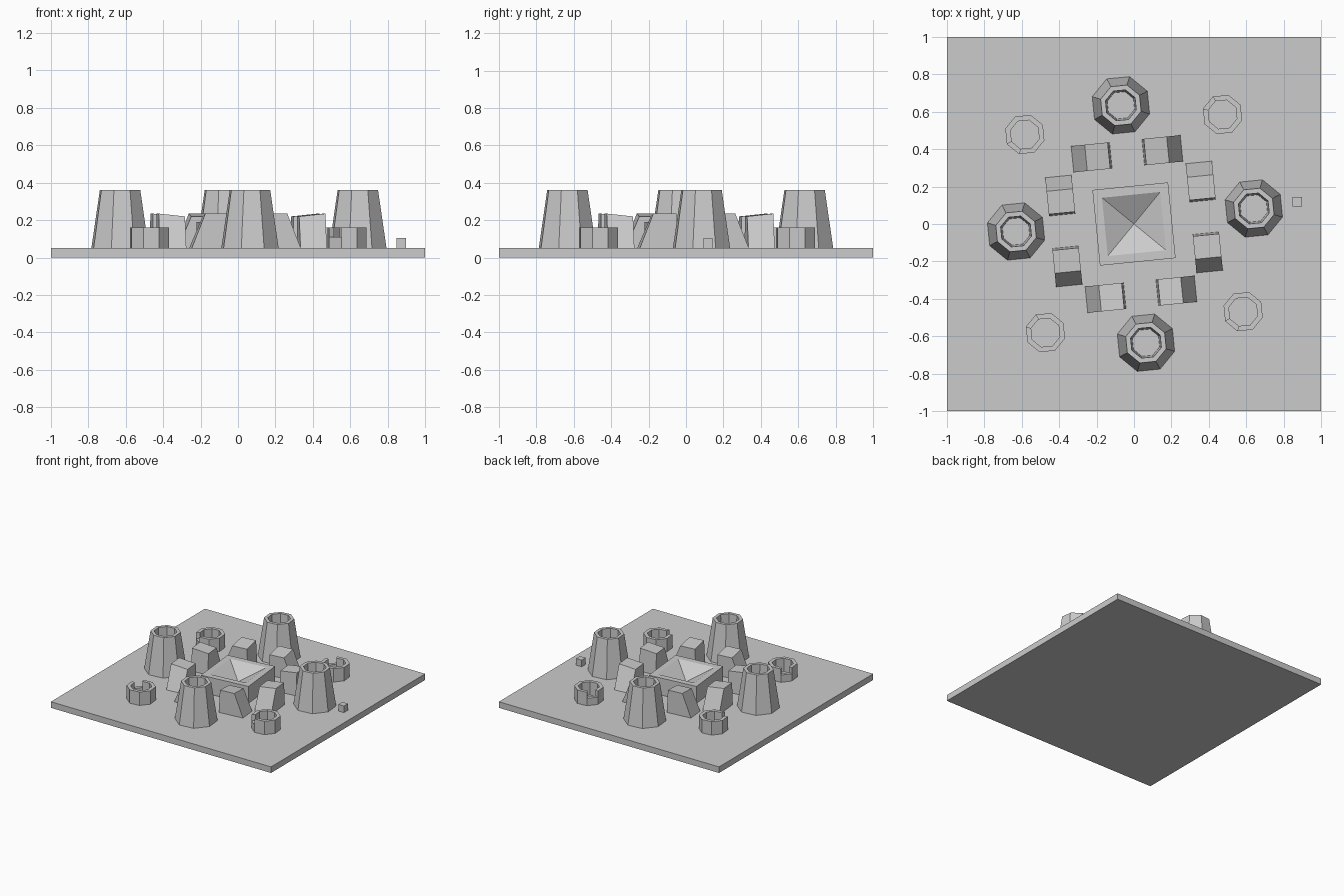
import bpy, bmesh, math
from mathutils import Matrix, Vector

cube = bpy.data.objects.get("Cube")
if cube:
    bpy.data.objects.remove(cube, do_unlink=True)

TWIST = math.radians(5.7)      # whole layout is turned slightly on the plate
GROUND = 0.05

stone = bpy.data.materials.new("grey stone")
stone.use_nodes = True
stone.diffuse_color = (0.6, 0.6, 0.6, 1)
stone.node_tree.nodes["Principled BSDF"].inputs["Base Color"].default_value = (0.6, 0.6, 0.6, 1)


def finish(name, bm, matrix=None):
    """Turn a bmesh into a flat shaded object."""
    if matrix:
        bm.transform(matrix)
    bmesh.ops.recalc_face_normals(bm, faces=bm.faces)
    mesh = bpy.data.meshes.new(name)
    bm.to_mesh(mesh)
    bm.free()
    mesh.materials.append(stone)
    obj = bpy.data.objects.new(name, mesh)
    bpy.context.collection.objects.link(obj)
    return obj


def box(bm, size, centre):
    matrix = Matrix.Translation(centre) @ Matrix.Diagonal((*size, 1))
    return bmesh.ops.create_cube(bm, size=1, matrix=matrix)["verts"]


def lathe(bm, profile, closed=False, first=0, sectors=8):
    """Sweep an (r, z) profile around z in eight-sided steps."""
    full = sectors == 8
    rings = []
    for i in range(sectors if full else sectors + 1):
        a = TWIST + math.radians(22.5 + 45 * (first + i))
        rings.append([bm.verts.new((r * math.cos(a), r * math.sin(a), z)) for r, z in profile])
    n = len(profile)
    for i in range(sectors):
        a, b = rings[i], rings[(i + 1) % len(rings)]
        for j in range(n if closed else n - 1):
            k = (j + 1) % n
            bm.faces.new((a[j], b[j], b[k], a[k]))
    if not full:
        bm.faces.new(rings[0])
        bm.faces.new(rings[-1])
    elif not closed:
        bm.faces.new([ring[0] for ring in rings])
        bm.faces.new([ring[-1] for ring in rings])


# Ground plate
bm = bmesh.new()
box(bm, (2, 2, GROUND), (0, 0, GROUND / 2))
finish("ground_plate", bm)

# Central plinth with a sunken pyramid
bm = bmesh.new()
box(bm, (0.406, 0.406, 0.14), (0, 0, GROUND + 0.07))
top = max(bm.faces, key=lambda f: f.calc_center_median().z)
bmesh.ops.inset_region(bm, faces=[top], thickness=0.066)
pit = bmesh.ops.poke(bm, faces=[top])["verts"]
pit[0].co.z = 0.1
finish("central_plinth", bm, Matrix.Rotation(TWIST, 4, "Z"))

# Tapered hollow towers
towers = {"right": (0.64, 0.083), "back": (-0.07, 0.634),
          "left": (-0.63, -0.04), "front": (0.064, -0.634)}
for side, (x, y) in towers.items():
    bm = bmesh.new()
    lathe(bm, [(0.16, GROUND), (0.113, 0.36), (0.086, 0.36), (0.076, 0.16)])
    finish(side + "_tower", bm, Matrix.Translation((x, y, 0)))

# Low round walls, each with a notch in one side
walls = {"back_right": (0.473, 0.585, 2), "back_left": (-0.583, 0.478, 4),
         "front_left": (-0.473, -0.58, 2), "front_right": (0.583, -0.468, 4)}
for side, (x, y, gap) in walls.items():
    bm = bmesh.new()
    inner, outer, sill = 0.08, 0.109, 0.11
    lathe(bm, [(inner, GROUND), (outer, GROUND), (outer, sill), (inner, sill)], closed=True)
    lathe(bm, [(inner, sill), (outer, sill), (outer, 0.16), (inner, 0.16)],
          closed=True, first=gap + 1, sectors=7)
    finish(side + "_round_wall", bm, Matrix.Translation((x, y, 0)))

# Wedge blocks in mirrored pairs around the plinth
for quarter in range(4):
    for mirror in (1, -1):
        bm = bmesh.new()
        for v in box(bm, (0.206, 0.141, 0.185), (0, 0, GROUND + 0.0925)):
            if v.co.z > 0.1:
                v.co.z = 0.235 if v.co.y > 0 else 0.22
                v.co.x += -0.073 if v.co.x > 0 else 0.01
        place = (Matrix.Rotation(TWIST + quarter * math.pi / 2, 4, "Z")
                 @ Matrix.Scale(mirror, 4, Vector((1, 0, 0)))
                 @ Matrix.Translation((0.19, 0.377, 0)))
        finish(f"wedge_block_{quarter}_{'a' if mirror > 0 else 'b'}", bm, place)

# Small marker block near the edge
bm = bmesh.new()
box(bm, (0.05, 0.05, 0.055), (0.872, 0.118, GROUND + 0.0275))
finish("marker_block", bm)
